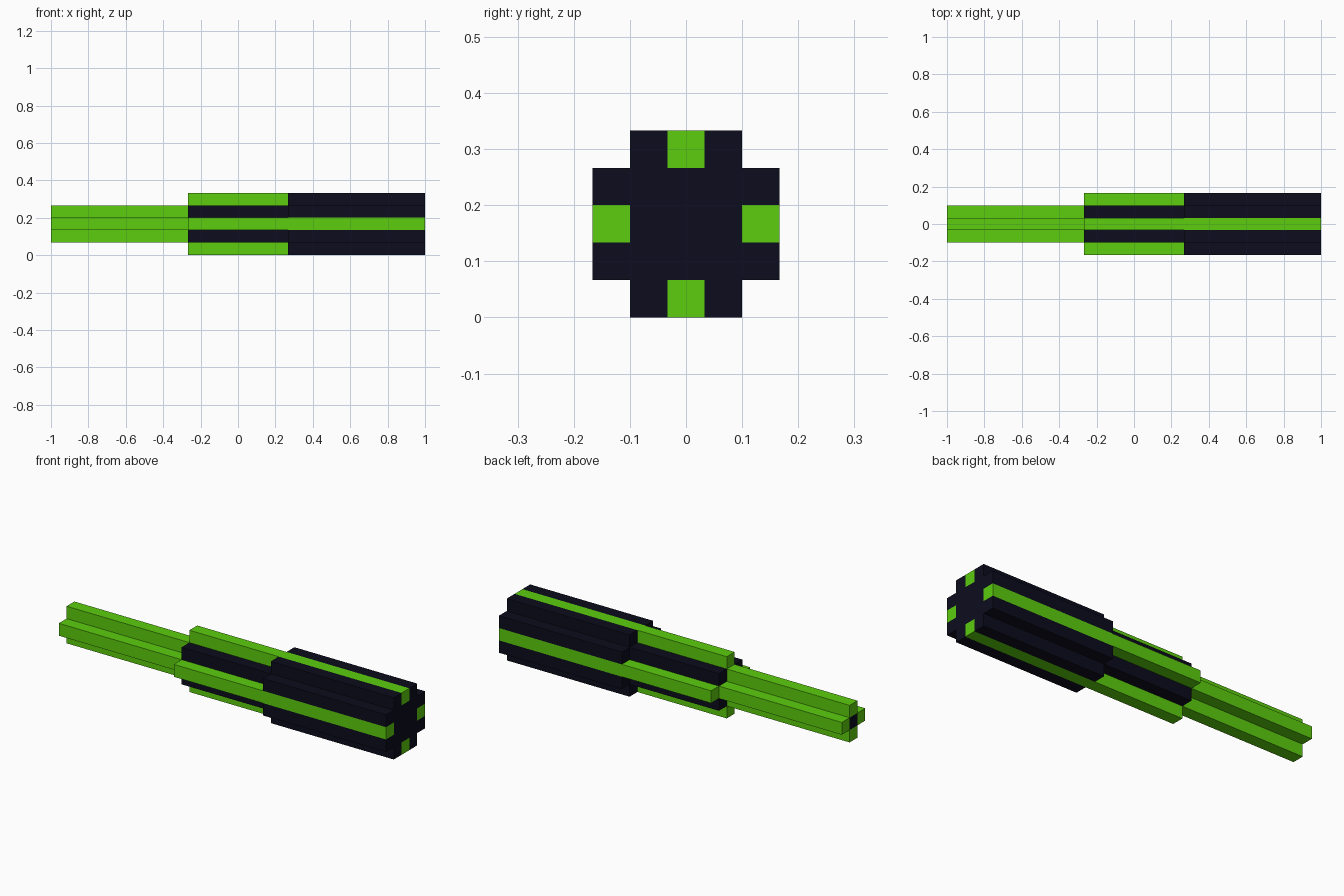
import bpy, bmesh

if "Cube" in bpy.data.objects:
    bpy.data.objects.remove(bpy.data.objects["Cube"])

U = 1 / 15  # one block


def material(name, rgb):
    m = bpy.data.materials.new(name)
    m.diffuse_color = (*rgb, 1)
    m.use_nodes = True
    m.node_tree.nodes["Principled BSDF"].inputs["Base Color"].default_value = m.diffuse_color
    return m


DARK = material("near_black_navy", (0.0038, 0.0038, 0.0125))
GREEN = material("bright_green", (0.107, 0.61, 0.0045))


def bar(name, rows, x0, x1):
    """Extrude a block cross-section along x. D = dark, G = green, . = empty."""
    bm = bmesh.new()

    def cell(r, c):
        return rows[r][c] if 0 <= r < 5 and 0 <= c < 5 else "."

    for r in range(5):
        for c in range(5):
            kind = cell(r, c)
            if kind == ".":
                continue
            ya, yb = (c - 2.5) * U, (c - 1.5) * U
            za, zb = (4 - r) * U, (5 - r) * U
            quads = [[(x, ya, za), (x, yb, za), (x, yb, zb), (x, ya, zb)] for x in (x0, x1)]
            # long sides only where the neighbouring block is empty
            for dr, dc, (p, q) in ((-1, 0, ((ya, zb), (yb, zb))), (1, 0, ((ya, za), (yb, za))),
                                   (0, -1, ((ya, za), (ya, zb))), (0, 1, ((yb, za), (yb, zb)))):
                if cell(r + dr, c + dc) == ".":
                    quads.append([(x0, *p), (x1, *p), (x1, *q), (x0, *q)])
            for quad in quads:
                f = bm.faces.new([bm.verts.new(v) for v in quad])
                f.material_index = 1 if kind == "G" else 0
    bmesh.ops.remove_doubles(bm, verts=bm.verts, dist=1e-4)
    bmesh.ops.recalc_face_normals(bm, faces=bm.faces)
    me = bpy.data.meshes.new(name)
    bm.to_mesh(me)
    bm.free()
    me.materials.append(DARK)
    me.materials.append(GREEN)
    ob = bpy.data.objects.new(name, me)
    bpy.context.collection.objects.link(ob)


# thin cross-shaped rod with a dark core
bar("rod", [".....", "..G..", ".GDG.", "..G..", "....."], -1, -4 * U)
# square collar with four green ridges
bar("collar", ["..G..", ".DDD.", "GDDDG", ".DDD.", "..G.."], -4 * U, 4 * U)
# thick grip with flush green stripes
bar("grip", [".DGD.", "DDDDD", "GDDDG", "DDDDD", ".DGD."], 4 * U, 1)
